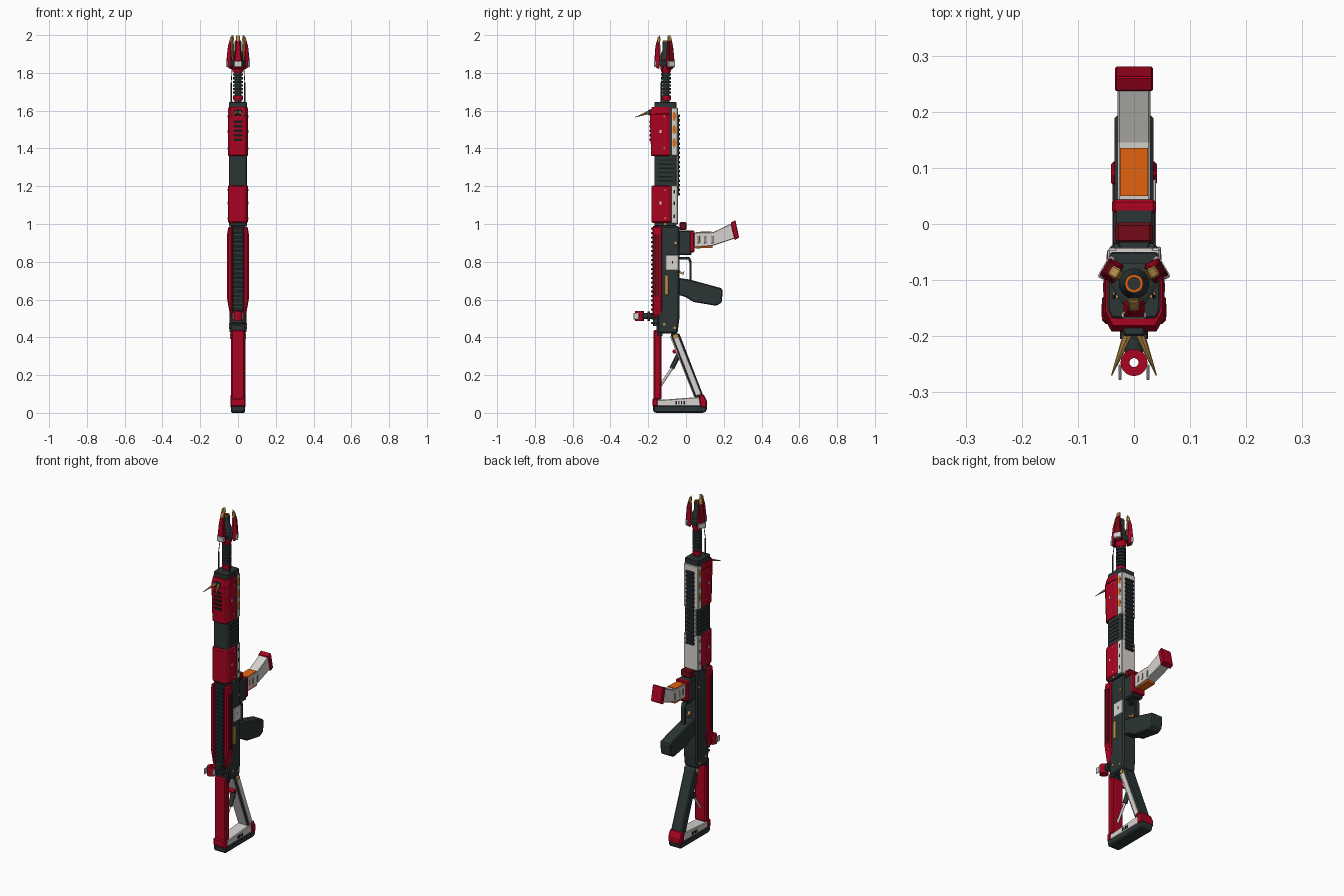
import bpy, bmesh, math
from mathutils import Vector, Matrix

cube = bpy.data.objects.get("Cube")
if cube:
    bpy.data.objects.remove(cube, do_unlink=True)


def material(name, r, g, b):
    m = bpy.data.materials.new(name)
    m.use_nodes = True
    m.diffuse_color = (r, g, b, 1)
    m.node_tree.nodes["Principled BSDF"].inputs["Base Color"].default_value = (r, g, b, 1)
    return m


RED = material("crimson", .41, .001, .015)
DEEP = material("deep_red", .17, .003, .008)
DARK = material("gunmetal", .025, .035, .035)
BLACK = material("black_recess", .008, .01, .01)
WHITE = material("pale_grey", .68, .65, .62)
GREY = material("shaded_grey", .26, .25, .24)
GOLD = material("gold", .53, .29, .07)
ORANGE = material("orange", .8, .13, .006)


def finish(name, bm, mat, bevel=0, smooth=False):
    bmesh.ops.recalc_face_normals(bm, faces=bm.faces)
    mesh = bpy.data.meshes.new(name)
    bm.to_mesh(mesh)
    bm.free()
    mesh.materials.append(mat)
    ob = bpy.data.objects.new(name, mesh)
    bpy.context.collection.objects.link(ob)
    if bevel:
        mod = ob.modifiers.new("edge_chamfer", "BEVEL")
        mod.width, mod.segments, mod.limit_method = bevel, 1, "ANGLE"
    if smooth:
        bpy.ops.object.select_all(action="DESELECT")
        ob.select_set(True)
        bpy.context.view_layer.objects.active = ob
        bpy.ops.object.shade_smooth_by_angle(angle=math.radians(40))
    return ob


def prism(name, points, lo, hi, axis, mat, bevel=0, start=1.0):
    """Extrude a flat outline along an axis; start scales the first end."""
    order = {"x": lambda a, b, c: (c, a, b), "y": lambda a, b, c: (a, c, b),
             "z": lambda a, b, c: (a, b, c)}[axis]
    bm = bmesh.new()
    rings = [[bm.verts.new(order(a * s, b * s, c)) for a, b in points]
             for c, s in ((lo, start), (hi, 1))]
    bm.faces.new(rings[0])
    bm.faces.new(rings[1])
    n = len(points)
    for i in range(n):
        j = (i + 1) % n
        bm.faces.new((rings[0][i], rings[0][j], rings[1][j], rings[1][i]))
    return finish(name, bm, mat, bevel)


def box(name, half, y0, y1, z0, z1, mat, bevel=0, x=0):
    return prism(name, [(y0, z0), (y1, z0), (y1, z1), (y0, z1)], x - half, x + half, "x", mat, bevel)


def rod(name, a, b, r, mat, tip=None, sides=12):
    a, b = Vector(a), Vector(b)
    bm = bmesh.new()
    turn = (b - a).to_track_quat("Z", "Y").to_matrix().to_4x4()
    bmesh.ops.create_cone(bm, cap_ends=True, segments=sides, radius1=r, radius2=r if tip is None else tip,
                          depth=(b - a).length, matrix=Matrix.Translation((a + b) / 2) @ turn)
    return finish(name, bm, mat, smooth=sides > 8)


def lathe(name, profile, y, mat, closed=False, sides=20):
    bm = bmesh.new()
    rings = []
    for r, z in profile:
        rings.append([bm.verts.new((r * math.cos(t), y + r * math.sin(t), z))
                      for t in (math.tau * k / sides for k in range(sides))])
    pairs = list(zip(rings, rings[1:])) + ([(rings[-1], rings[0])] if closed else [])
    for p, q in pairs:
        for k in range(sides):
            m = (k + 1) % sides
            bm.faces.new((p[k], p[m], q[m], q[k]))
    if not closed:
        bm.faces.new(rings[0])
        bm.faces.new(rings[-1])
    return finish(name, bm, mat, smooth=True)


def repeat(ob, count, step):
    mod = ob.modifiers.new("repeat", "ARRAY")
    mod.count, mod.use_relative_offset, mod.use_constant_offset = count, False, True
    mod.constant_offset_displace = (0, 0, step)


def mirrored(points):
    return points + [(-x, y) for x, y in reversed(points)]


AXIS = -.106

# Barrel with cooling ribs, collars and side rods
lathe("barrel", [(.018, 1.6), (.018, 1.85), (.027, 1.86), (.027, 1.9), (.018, 1.92), (.018, 1.966)], AXIS, DARK)
repeat(lathe("barrel_rib", [(.026, 1.69), (.026, 1.701)], AXIS, DARK), 6, .019)
lathe("lower_collar", [(.024, 1.655), (.026, 1.66), (.026, 1.68)], AXIS, RED)
lathe("upper_collar", [(.022, 1.80), (.03, 1.82), (.03, 1.835)], AXIS, RED)
lathe("muzzle_ring", [(.011, 1.964), (.016, 1.964), (.016, 1.972), (.011, 1.972)], AXIS, ORANGE, True)
lathe("muzzle_hub", [(.036, 1.835), (.042, 1.845), (.042, 1.862), (.03, 1.868)], AXIS, DARK, sides=6)

# Three muzzle claws around the barrel; the rear pair have deep red outer faces
claw_parts = [
    ("claw", [(.035, 1.82), (.056, 1.83), (.061, 1.87), (.056, 1.94), (.045, 1.982), (.037, 1.96), (.031, 1.87)], .019, RED),
    ("claw_tip", [(.036, 1.945), (.049, 1.968), (.044, 1.986), (.032, 2.0), (.029, 1.975)], .01, GOLD),
    ("claw_lining", [(.026, 1.86), (.034, 1.85), (.04, 1.96), (.031, 1.96)], .011, GOLD),
    ("claw_plate", [(.05, 1.83), (.062, 1.832), (.063, 1.863), (.05, 1.863)], .022, WHITE)]
for name, outline, half, mat in claw_parts:
    for k, angle in enumerate((30, 150, 270)):
        ob = prism(f"{name}_{k + 1}", outline, -half, half, "x", mat, .003)
        if name == "claw":
            for v in ob.data.vertices:
                v.co.x *= 1 - .6 * max(0, (v.co.z - 1.87) / .13)
            ob.data.materials.append(DEEP)
            for face in ob.data.polygons:
                face.material_index = int(angle < 180 and face.normal.y > .5)
        ob.matrix_world = Matrix.Translation((0, AXIS, 0)) @ Matrix.Rotation(math.radians(angle - 90), 4, "Z")

# Handguard: dark core, red shells, pale rear spine and rail
shell = mirrored([(.044, -.077), (.054, -.1), (.054, -.165), (.04, -.192)])
core = mirrored([(.042, -.05), (.047, -.065), (.047, -.152), (.04, -.168)])
prism("handguard_core", core, .99, 1.645, "z", DARK, .003)
prism("upper_handguard_shell", shell, 1.36, 1.585, "z", RED, .004, .96)
prism("upper_shell_chamfer", shell, 1.62, 1.585, "z", RED, 0, .94)
prism("lower_handguard_shell", [(x, y * .95) for x, y in shell], 1.005, 1.205, "z", RED, .007)
for k in range(6):
    box(f"grip_groove_{k + 1}", .0485, -.145, -.065, 1.225 + k * .022, 1.232 + k * .022, BLACK)
box("spine_back_plate", .034, -.06, -.042, 1.0, 1.615, WHITE, .002)
box("upper_spine", .0475, -.078, -.043, 1.36, 1.615, WHITE, .004)
box("lower_spine", .0475, -.078, -.043, 1.0, 1.205, WHITE, .004)
box("rear_rail_base", .024, -.05, -.037, 1.15, 1.58, DARK)
repeat(box("rear_rail_tooth", .028, -.041, -.031, 1.15, 1.163, DARK, .002), 18, .0245)
for side in (-1, 1):
    tag = "left" if side > 0 else "right"
    rod(f"{tag}_side_rod", (side * .036, -.13, 1.63), (side * .036, -.13, 1.75), .004, DARK)
    rod(f"{tag}_thin_rod", (side * .036, -.13, 1.75), (side * .03, -.12, 1.84), .002, DARK, sides=6)
    rod(f"{tag}_cap_screw", (side * .033, -.127, 1.64), (side * .033, -.127, 1.649), .006, GOLD, sides=8)
    for z in (1.43, 1.5, 1.57):
        oval = [(math.cos(math.tau * k / 12), math.sin(math.tau * k / 12)) for k in range(12)]
        prism(f"{tag}_window_rim", [(-.062 + .011 * c, z + .026 * s) for c, s in oval],
              side * .045, side * .0483, "x", GOLD)
        prism(f"{tag}_orange_window", [(-.062 + .008 * c, z + .021 * s) for c, s in oval],
              side * .045, side * .049, "x", ORANGE)
    for z in (1.04, 1.11, 1.17):
        box(f"{tag}_spine_slot", .002, -.066, -.058, z - .009, z + .009, BLACK, x=side * .0465)
    for y, z in ((-.135, 1.49), (-.135, 1.11)):
        box(f"{tag}_shell_mark", .002, y - .005, y + .005, z - .008, z + .008, WHITE, x=side * .0535)
    for y, z in ((-.115, 1.57), (-.115, 1.40), (-.11, 1.18), (-.11, 1.03)):
        rod(f"{tag}_shell_screw", (side * .048, y, z), (side * .055, y, z), .005, GOLD, sides=8)
for k in range(5):
    box(f"front_vent_{k + 1}", .024, -.1925, -.18, 1.44 + k * .024, 1.452 + k * .024, BLACK)

# Front sight with splayed horns
box("front_sight_base", .02, -.2, -.17, 1.575, 1.605, DARK, .004)
for side in (-1, 1):
    rod("front_sight_horn", (side * .01, -.195, 1.592), (side * .04, -.27, 1.565), .009, GOLD, .001, 8)

# Receiver, front rail and red side panels
prism("receiver", [(-.15, .42), (-.045, .42), (-.035, .5), (-.035, .99), (-.15, .99)], -.044, .044, "x", DARK, .008)
box("front_rail_base", .024, -.176, -.14, .46, .99, DARK)
repeat(box("front_rail_tooth", .029, -.184, -.165, .47, .482, DARK, .002), 22, .0238)
panel = [(.03, .5), (.043, .52), (.057, .6), (.057, .95), (.05, .988), (.03, .988)]
for side in (-1, 1):
    tag = "left" if side > 0 else "right"
    prism(f"{tag}_side_panel", [(x * side, z) for x, z in panel], -.178, -.126, "y", RED, .006)
    box(f"{tag}_panel_inset", .002, -.163, -.145, .61, .945, DEEP, x=side * .0555)
    for y in (-.164, -.144):
        box(f"{tag}_panel_groove", .002, y - .0015, y + .0015, .61, .945, BLACK, x=side * .056)
    for y, z in ((-.06, .45), (-.055, .9), (-.115, .47), (-.11, 1.0)):
        rod(f"{tag}_receiver_pin", (side * .04, y, z), (side * .048, y, z), .007, GOLD, sides=10)
box("ejection_plate", .003, -.108, -.04, .755, .835, WHITE, .002, x=.045)
box("ejection_mark", .003, -.075, -.068, .79, .805, BLACK, x=.046)
box("selector_plate", .003, -.114, -.092, .625, .73, GOLD, .002, x=.045)

# Rear sight: stem, ring and fork
rod("rear_sight_stem", (0, -.23, .512), (0, -.14, .512), .016, DARK)
rod("rear_sight_collar", (0, -.205, .512), (0, -.19, .512), .025, DARK)
lathe("rear_sight_ring", [(.008, .487), (.024, .487), (.024, .54), (.008, .54)], -.247, RED, True)
for side in (-1, 1):
    box("rear_sight_fork", .003, -.278, -.25, .495, .53, WHITE, .002, x=side * .025)

# Magazine well and slanted magazine
box("magazine_well", .037, -.04, .03, .835, .965, DARK, .006)
box("magazine_collar", .039, .018, .044, .85, .965, RED, .005)
box("magazine_catch", .034, -.035, .003, .968, 1.01, DEEP, .006)
prism("magazine", [(.03, .875), (.14, .884), (.262, .925), (.245, 1.005), (.145, .957), (.03, .953)],
      -.029, .029, "x", WHITE, .003)
prism("magazine_base", [(.258, .915), (.281, .928), (.262, 1.02), (.236, 1.006)], -.034, .034, "x", RED, .003)
prism("magazine_top_window", [(.05, .95), (.135, .953), (.135, .961), (.05, .958)], -.025, .025, "x", ORANGE)
prism("magazine_lower_window", [(.05, .871), (.14, .873), (.14, .89), (.05, .885)], -.025, .025, "x", ORANGE)
for side in (-1, 1):
    for y in (.06, .095, .135):
        prism("magazine_slot", [(y, .897), (y + .014, .9), (y + .014, .936), (y, .933)],
              side * .028, side * .0305, "x", GREY, .002)

# Trigger, guard and pistol grip
guard = [(-.04, .825), (.02, .825), (.03, .8), (.03, .7), (.018, .7), (.018, .795), (.012, .813), (-.04, .813)]
prism("trigger_guard", guard, -.014, .014, "x", DARK, .002)
prism("trigger", [(-.04, .745), (-.015, .73), (-.008, .75), (-.02, .742), (-.04, .76)], -.007, .007, "x", GOLD)
prism("pistol_grip", [(-.04, .715), (.02, .706), (.188, .66), (.194, .65), (.19, .585), (.16, .567),
                      (.04, .587), (0, .612), (-.04, .625)], -.035, .035, "x", DARK, .012)

# Skeleton stock: red tube, brace, piston, base plate and pad
box("stock_tube", .037, -.171, -.13, .07, .44, RED, .007)
box("stock_tube_joint", .04, -.155, -.125, .405, .48, DARK, .006)
brace = [(-.083, .42), (-.035, .42), (.092, .09), (.05, .075)]
prism("stock_brace", brace, -.035, .035, "x", DARK, .006)
prism("stock_brace_plate", [(-.07, .405), (-.043, .41), (.08, .1), (.053, .09)], .033, .039, "x", WHITE, .001)
prism("stock_brace_inner", [(-.085, .405), (-.075, .405), (.053, .085), (.043, .085)], -.028, .028, "x", WHITE)
rod("piston_sleeve", (0, -.025, .335), (0, -.075, .235), .013, DARK)
rod("piston_rod", (0, -.075, .235), (0, -.135, .145), .007, WHITE)
rod("piston_hinge", (-.025, -.06, .325), (.025, -.06, .325), .012, RED)
rod("brace_hinge", (-.042, -.055, .405), (.042, -.055, .405), .013, GOLD)
prism("stock_base", [(-.16, .035), (.085, .035), (.08, .085), (-.12, .07), (-.16, .07)], -.036, .036, "x", WHITE, .004)
for k in range(4):
    box(f"stock_base_slot_{k + 1}", .0375, -.055 + k * .014, -.048 + k * .014, .045, .062, BLACK)
box("stock_toe", .04, -.177, -.148, .032, .078, RED, .006)
prism("stock_heel", [(.075, .03), (.112, .03), (.11, .065), (.092, .1), (.068, .09)], -.041, .041, "x", RED, .005)
prism("butt_pad", [(-.165, 0), (.095, 0), (.11, .012), (.112, .04), (-.175, .04), (-.175, .01)],
      -.038, .038, "x", DARK, .008)
